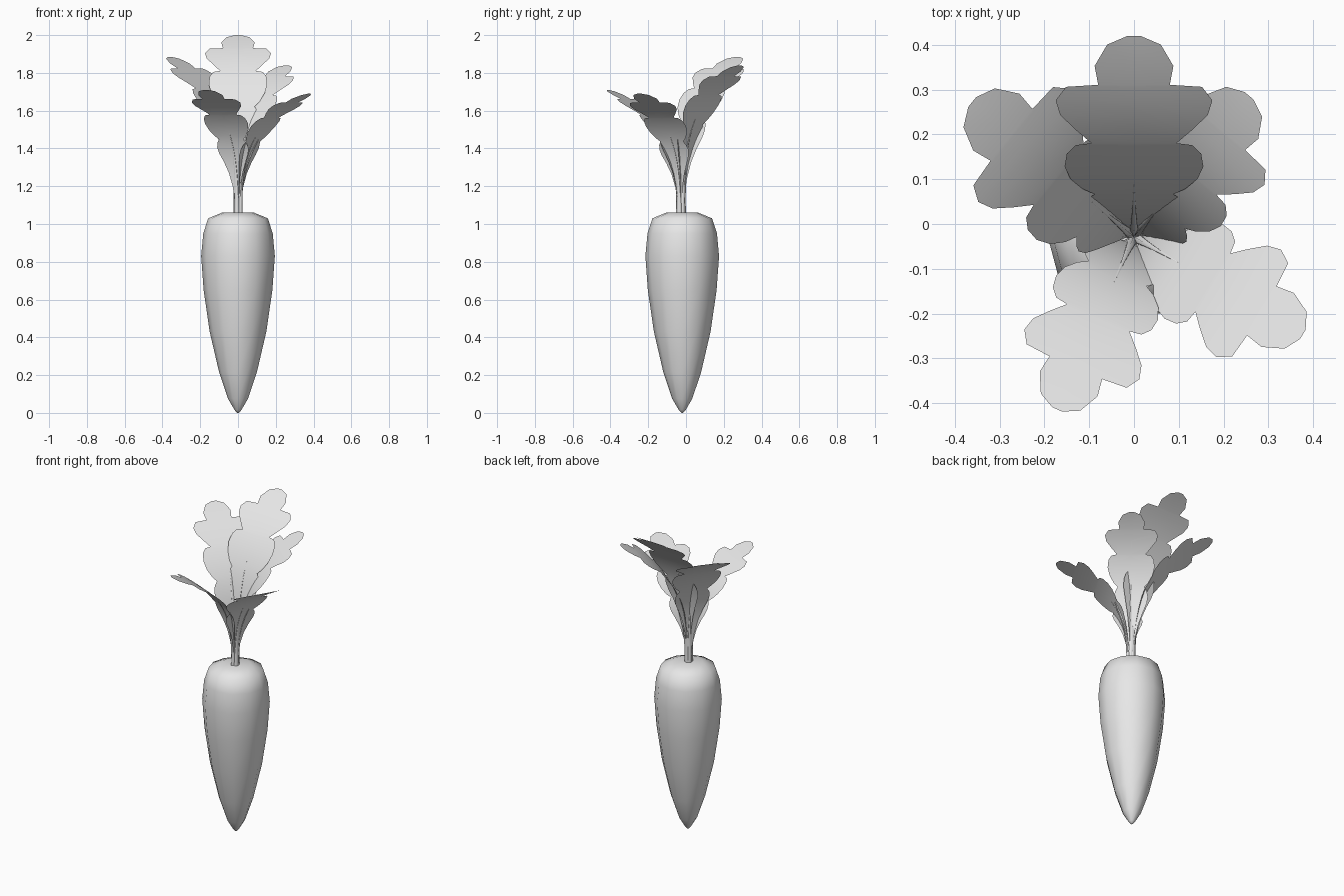
import bpy, math
from mathutils import Vector

cube = bpy.data.objects.get("Cube")
if cube:
    bpy.data.objects.remove(cube)

CENTRE = Vector((0, -0.02, 0))
CROWN_Z = 1.06

grey = bpy.data.materials.new("plain_grey")
grey.use_nodes = True
colour = (0.8, 0.8, 0.8, 1)
grey.diffuse_color = colour
grey.node_tree.nodes["Principled BSDF"].inputs["Base Color"].default_value = colour


def make(name, verts, faces, angle):
    mesh = bpy.data.meshes.new(name)
    mesh.from_pydata(verts, [], faces)
    mesh.materials.append(grey)
    obj = bpy.data.objects.new(name, mesh)
    bpy.context.collection.objects.link(obj)
    bpy.ops.object.select_all(action="DESELECT")
    obj.select_set(True)
    bpy.context.view_layer.objects.active = obj
    bpy.ops.object.shade_smooth_by_angle(angle=math.radians(angle))
    return obj


def skin(rings):
    """Join rings of equal size into a closed tube with capped ends."""
    n = len(rings[0])
    verts = [v for ring in rings for v in ring]
    faces = [(k * n + i, k * n + (i + 1) % n, (k + 1) * n + (i + 1) % n, (k + 1) * n + i)
             for k in range(len(rings) - 1) for i in range(n)]
    faces += [tuple(reversed(range(n))), tuple(range(len(verts) - n, len(verts)))]
    return verts, faces


def circle(centre, radius, sides, u=Vector((1, 0, 0)), v=Vector((0, 1, 0))):
    angles = [2 * math.pi * i / sides for i in range(sides)]
    return [centre + u * radius * math.cos(a) + v * radius * math.sin(a) for a in angles]


# Root body: turned profile of (radius, height)
profile = [(0.004, 0), (0.018, 0.015), (0.053, 0.075), (0.1, 0.215), (0.15, 0.43), (0.182, 0.65),
           (0.195, 0.83), (0.184, 0.95), (0.158, 1.03), (0.085, CROWN_Z)]
make("root_body", *skin([circle(CENTRE + Vector((0, 0, z)), r, 12) for r, z in profile]), 60)

# Leaf outline: (position along the midrib, half width)
outline = [(0, 0.012), (0.08, 0.017), (0.16, 0.028), (0.25, 0.05), (0.33, 0.08), (0.39, 0.105),
           (0.435, 0.112), (0.47, 0.105), (0.5, 0.088), (0.53, 0.115), (0.58, 0.142), (0.635, 0.155),
           (0.685, 0.15), (0.715, 0.13), (0.722, 0.095), (0.765, 0.13), (0.81, 0.165), (0.85, 0.175),
           (0.885, 0.152), (0.89, 0.08), (0.935, 0.088), (0.982, 0.06), (1, 0.015)]


def make_leaf(name, azimuth, reach, height, scale):
    a = math.radians(azimuth)
    out, side, up = Vector((math.cos(a), math.sin(a), 0)), Vector((-math.sin(a), math.cos(a), 0)), Vector((0, 0, 1))
    base = CENTRE + Vector((0, -0.008, CROWN_Z)) + out * 0.012
    tip = CENTRE + out * reach + up * height
    rise = height - CROWN_Z
    lower = base + up * rise * 0.47
    upper = base + out * reach * 0.17 + up * rise * 0.79

    def midrib(t):
        s = 1 - t
        return base * s**3 + lower * 3 * s * s * t + upper * 3 * s * t * t + tip * t**3

    # Blade: thin strip across the midrib
    verts, faces = [], []
    for t, w in outline:
        p = midrib(t)
        verts += [p - side * w * scale, p, p + side * w * scale]
    for k in range(len(outline) - 1):
        for i in (3 * k, 3 * k + 1):
            faces.append((i, i + 1, i + 4, i + 3))
    make(name, verts, faces, 80)

    # Stalk: tapering tube that fades into the blade
    rings = []
    for k in range(9):
        t = 0.55 * k / 8
        rings.append(circle(midrib(t) - up * (0.02 if k == 0 else 0), 0.015 * (1 - k / 8.5), 6, out, side))
    make(name + "_stalk", *skin(rings), 60)


make_leaf("back_leaf", 90, 0.44, 2.0, 1.0)
make_leaf("back_right_leaf", 141, 0.465, 1.885, 0.93)
make_leaf("back_left_leaf", 50, 0.4, 1.84, 0.87)
make_leaf("front_left_leaf", -31, 0.44, 1.69, 0.8)
make_leaf("front_right_leaf", -113.5, 0.43, 1.71, 0.8)
